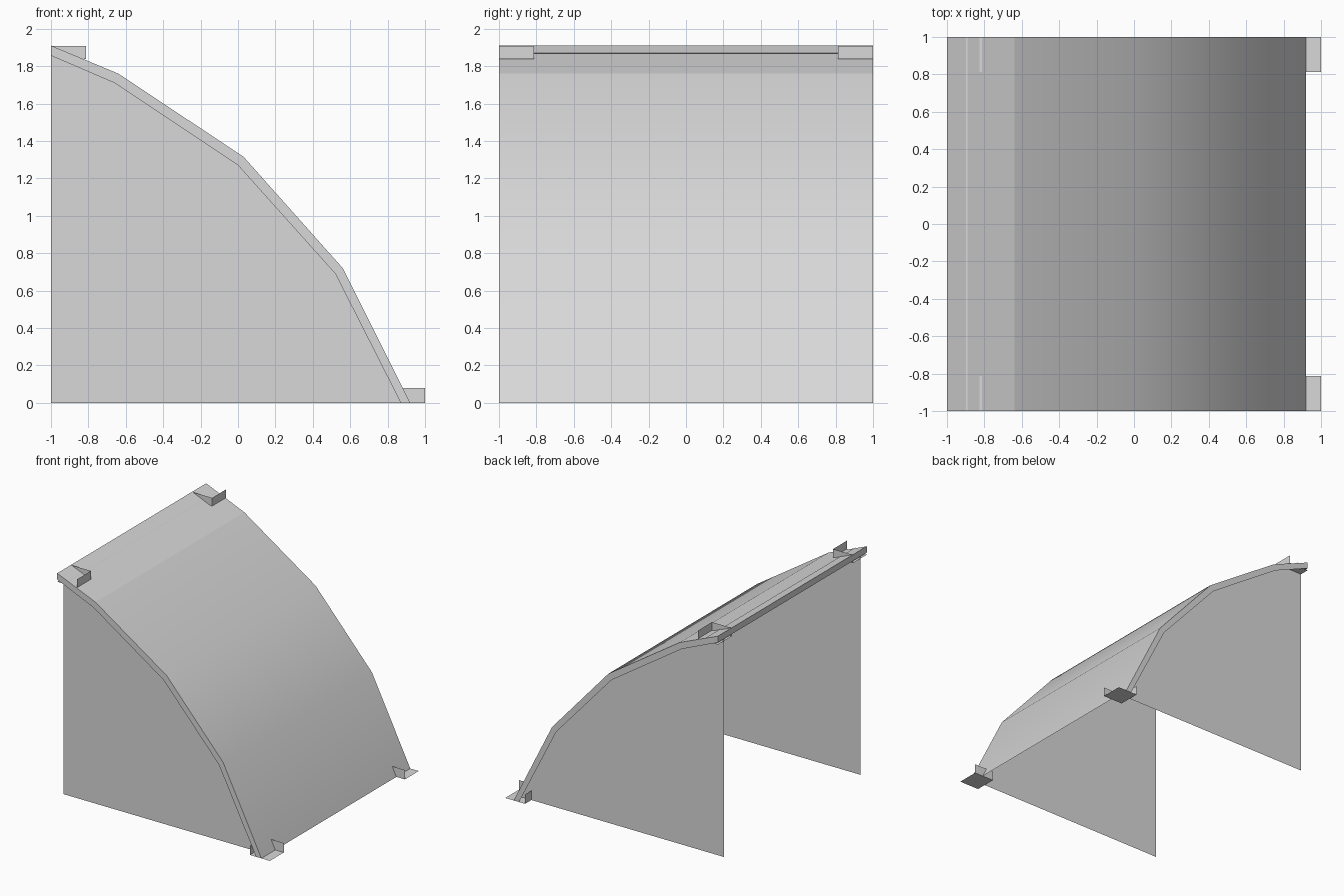
import bpy
import math

cube = bpy.data.objects.get("Cube")
if cube:
    bpy.data.objects.remove(cube, do_unlink=True)

grey = bpy.data.materials.new("plain grey")
grey.use_nodes = True
GREY = (0.69, 0.69, 0.69, 1)
grey.diffuse_color = GREY
grey.node_tree.nodes["Principled BSDF"].inputs["Base Color"].default_value = GREY

# Outer and inner arch profiles as (x, z)
OUTER = [(-1, 1.91), (-0.64, 1.76), (0.03, 1.315), (0.56, 0.72), (0.92, 0)]
INNER = [(-1, 1.856), (-0.66, 1.71), (0, 1.27), (0.52, 0.69), (0.87, 0)]
PANEL = 0.915    # distance of the side panels from the middle
TAB = 0.813      # inner edge of the corner brackets


def make(name, verts, faces, smooth=None):
    mesh = bpy.data.meshes.new(name)
    mesh.from_pydata(verts, [], faces)
    mesh.materials.append(grey)
    obj = bpy.data.objects.new(name, mesh)
    bpy.context.collection.objects.link(obj)
    if smooth:
        bpy.ops.object.select_all(action="DESELECT")
        obj.select_set(True)
        bpy.context.view_layer.objects.active = obj
        bpy.ops.object.shade_smooth_by_angle(angle=math.radians(smooth))
    return obj


def loft(name, rows, smooth=None):
    """Bridge neighbouring rows of points with quads."""
    n = len(rows[0])
    faces = [(r * n + i, r * n + i + 1, (r + 1) * n + i + 1, (r + 1) * n + i)
             for r in range(len(rows) - 1) for i in range(n - 1)]
    return make(name, [p for row in rows for p in row], faces, smooth)


def at(profile, y):
    return [(x, y, z) for x, z in profile]


# Cover: flat upper strip and curved main sheet
loft("upper_strip", [at(OUTER[:2], -1), at(OUTER[:2], 1)])
loft("curved_sheet", [at(OUTER[1:], -1), at(OUTER[1:], 1)], 30)

for side, s in (("right", -1), ("left", 1)):
    # Folded rim along the arch, closing against the sheet at the panel
    rim = [at(OUTER, s), at(INNER, s), at(OUTER, s * PANEL)]
    loft(side + "_rim", rim if s < 0 else rim[::-1], 30)

    # Flat side panel, set in from the rim, down to the ground
    panel = at(OUTER, s * PANEL) + [(-1, s * PANEL, 0)]
    order = tuple(range(len(panel)))
    make(side + "_panel", panel, [order if s > 0 else order[::-1]])

    # Corner brackets: a floor plate with two upright inner tabs
    for end, e, z, top in (("upper", -1, 1.838, 1.908), ("lower", 1, 0, 0.08)):
        x0, y0, y1, x1 = e * TAB, s * TAB, s, e
        verts = [(x0, y0, z), (x1, y0, z), (x1, y1, z), (x0, y1, z),
                 (x0, y0, top), (x1, y0, top), (x0, y1, top)]
        faces = [(0, 1, 2, 3), (0, 1, 5, 4), (0, 3, 6, 4)]
        make(side + "_" + end + "_bracket", verts, faces)

# Folded rim along the upper back edge
loft("back_rim", [[(x, y, z) for y in (-1, 1)]
                  for x, z in ((-1, 1.91), (-1, 1.856), (-0.89, 1.869))])
